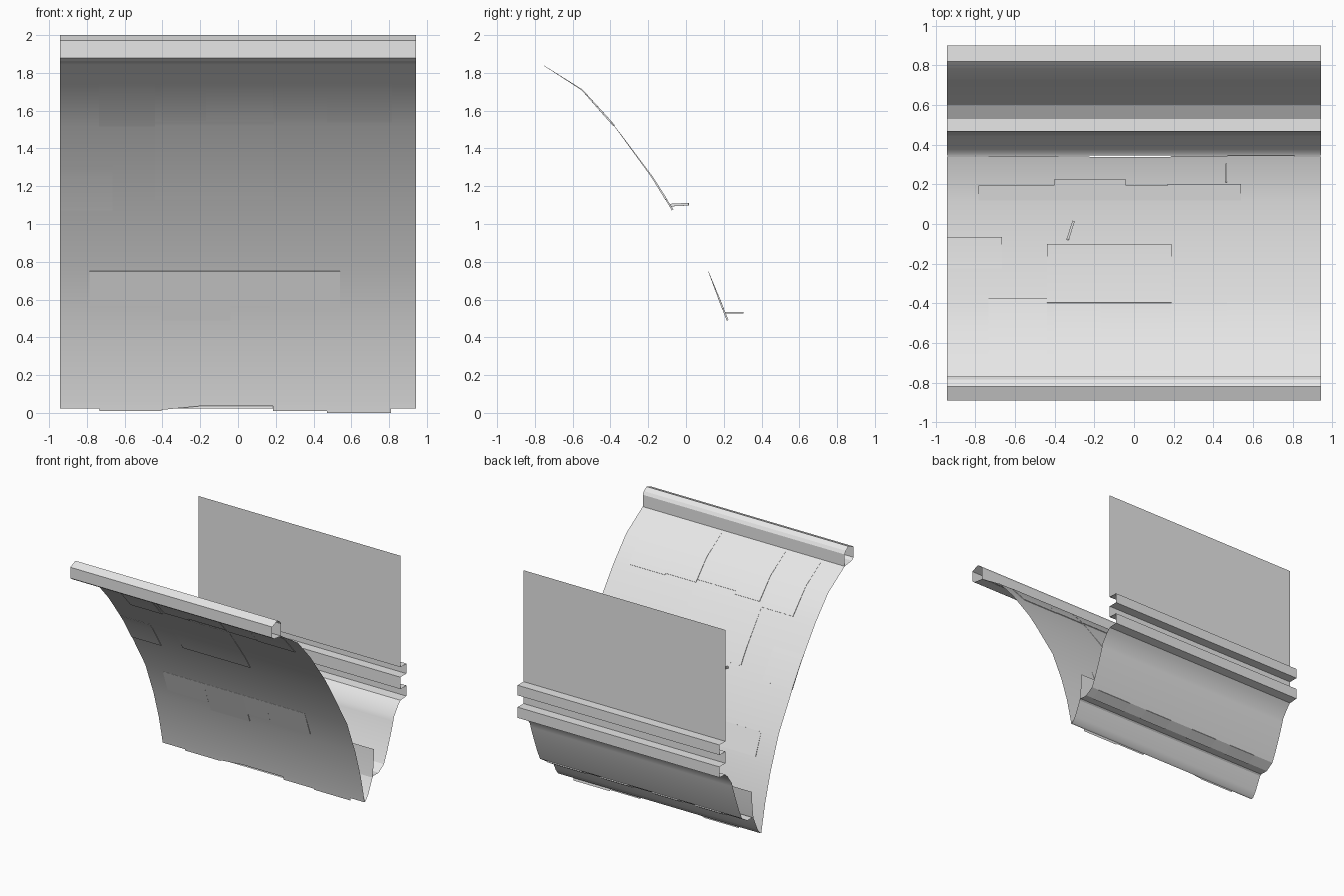
import bpy, bmesh, math
from mathutils import Vector

if "Cube" in bpy.data.objects:
    bpy.data.objects.remove(bpy.data.objects["Cube"])

HALF = 0.943

grey = bpy.data.materials.new("light_grey")
grey.diffuse_color = (0.8, 0.8, 0.8, 1)
grey.use_nodes = True
grey.node_tree.nodes["Principled BSDF"].inputs["Base Color"].default_value = grey.diffuse_color


def add_mesh(name, verts, faces, angle=30):
    me = bpy.data.meshes.new(name)
    me.from_pydata(verts, [], faces)
    me.materials.append(grey)
    ob = bpy.data.objects.new(name, me)
    bpy.context.collection.objects.link(ob)
    bpy.ops.object.select_all(action='DESELECT')
    ob.select_set(True)
    bpy.context.view_layer.objects.active = ob
    bpy.ops.object.shade_smooth_by_angle(angle=math.radians(angle))
    return ob


def sweep(name, profile, x0=-HALF, x1=HALF, closed=False, angle=30):
    """Extrude a (y, z) profile along x as a thin sheet."""
    n = len(profile)
    verts = [(x, y, z) for x in (x0, x1) for y, z in profile]
    faces = [(i, (i + 1) % n, n + (i + 1) % n, n + i) for i in range(n if closed else n - 1)]
    return add_mesh(name, verts, faces, angle)


# Curved front panel profile, from bottom to top
CURVE = [(.345, 0), (.335, .06), (.29, .26), (.22, .49), (.11, .77), (-.08, 1.09),
         (-.18, 1.25), (-.38, 1.52), (-.55, 1.71), (-.77, 1.85)]


def curve_y(z):
    for (ya, za), (yb, zb) in zip(CURVE, CURVE[1:]):
        if z <= zb:
            return ya + (yb - ya) * (z - za) / (zb - za)
    return CURVE[-1][0]


# Front panel with its stepped lower edge
edge = [(-HALF, .022), (-.735, .022), (-.734, .01), (-.405, .01), (-.404, .016), (-.2, .036),
        (.185, .036), (.186, .01), (.47, .01), (.471, .0), (.81, .0), (.811, .022), (HALF, .022)]
rows = [z for _, z in CURVE[1:]]
verts, faces = [], []
for x, zb in edge:
    verts += [(x, curve_y(z), z) for z in [zb] + rows] + [(x, -.77, 1.95)]
n = len(rows) + 2
for c in range(len(edge) - 1):
    for r in range(n - 1):
        a = c * n + r
        faces.append((a, a + n, a + n + 1, a + 1))
add_mesh("front_panel", verts, faces)


def lap_plate(name, x0, x1, z0, z1, t=.005):
    """Thin tapering overlap plate that follows the panel curve."""
    zs = [z0] + [z for z in rows if z0 + .01 < z < z1 - .01] + [z1]
    front, back = [], []
    for z in zs:
        k = t * (1 - .8 * (z - z0) / (z1 - z0))
        d = Vector((curve_y(z + .01) - curve_y(z - .01), .02)).normalized()
        y = curve_y(z)
        front.append((y - d.y * k, z + d.x * k))
        back.append((y + d.y * k, z - d.x * k))
    ring = front + back[::-1]
    m, k = len(ring), len(zs)
    vs = [(x, y, z) for x in (x0, x1) for y, z in ring]
    fs = [(i, (i + 1) % m, m + (i + 1) % m, m + i) for i in range(m)]
    for i in range(k - 1):
        q = (i, i + 1, m - 2 - i, m - 1 - i)
        fs += [q, tuple(m + j for j in q[::-1])]
    add_mesh(name, vs, fs)


# Overlapping sheets on the panel
for i, p in enumerate([(-HALF, -.665, 1.075, 1.31), (-.735, -.44, 1.52, 1.84), (-.44, .19, 1.13, 1.54),
                       (-.405, -.17, 1.548, 1.84), (-.17, .185, 1.568, 1.84),
                       (.19, .47, 1.55, 1.84), (.47, .815, 1.54, 1.84),
                       (-.785, -.405, .568, .75), (-.405, -.04, .49, .75),
                       (-.04, .17, .568, .75), (.17, .54, .55, .75)]):
    lap_plate(f"lap_plate_{i + 1}", *p)

# Hollow rail along the top of the panel
sweep("top_rail", [(-.77, 1.95), (-.785, 1.975), (-.82, 2.0), (-.89, 1.972), (-.89, 1.88),
                   (-.865, 1.862), (-.77, 1.85)], angle=20)

# Back wall: flat sheet, two square corrugations, sloping shelf and gutter
sweep("back_wall", [(.82, 1.92), (.82, .98), (.9, .98), (.9, .895), (.82, .895), (.82, .795),
                    (.9, .795), (.9, .705), (.82, .70), (.79, .67), (.735, .595), (.725, .56),
                    (.69, .46), (.64, .33), (.6, .245), (.53, .2), (.46, .2), (.447, .19)])

# Inner lip of the gutter and the strip that joins it to the panel foot
sweep("gutter_lip", [(.447, .19), (.462, .3), (.47, .42)])
sweep("foot_strip", [(.447, .19), (.39, .07), (.36, .03), (.345, .022)])


def box(name, a, b, w, h):
    """Slim bar between two points."""
    a, b = Vector(a), Vector(b)
    d = (b - a).normalized()
    s = d.cross(Vector((0, 0, 1))).normalized()
    u = s.cross(d)
    vs = [p + s * i * w / 2 + u * j * h / 2 for p in (a, b)
          for i, j in ((-1, -1), (1, -1), (1, 1), (-1, 1))]
    add_mesh(name, vs, [(0, 1, 2, 3), (7, 6, 5, 4), (0, 4, 5, 1), (1, 5, 6, 2),
                        (2, 6, 7, 3), (3, 7, 4, 0)])


# Small pins through the panel
box("upper_pin", (-.335, -.15 + .07, 1.1), (-.305, .015, 1.105), .012, .014)
box("lower_pin", (.465, .21, .53), (.465, .305, .53), .008, .01)

# Plates under the gutter
for i, (x0, x1) in enumerate([(.55, .88), (.12, .38), (-.35, -.1), (-.75, -.5)]):
    sweep(f"gutter_plate_{i + 1}", [(.53, .192), (.605, .238), (.6, .245), (.53, .2)],
          x0, x1, closed=True)
